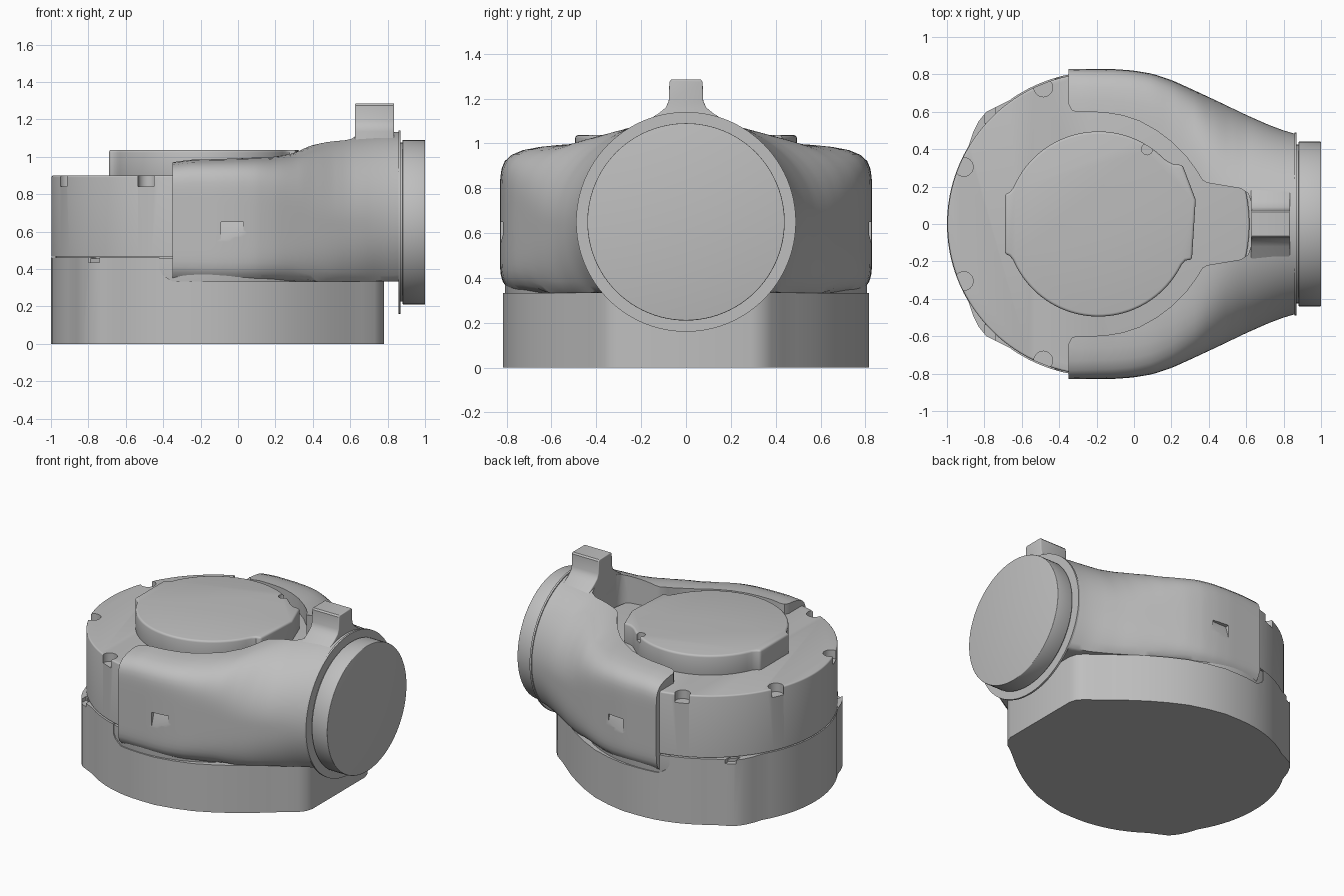
import bpy, bmesh, math

if "Cube" in bpy.data.objects:
    bpy.data.objects.remove(bpy.data.objects["Cube"])

CX = -0.19          # centre of the round housing
grey = bpy.data.materials.new("light_grey")
grey.diffuse_color = (0.52, 0.52, 0.52, 1)
grey.use_nodes = True
grey.node_tree.nodes["Principled BSDF"].inputs["Base Color"].default_value = grey.diffuse_color


def make(name, loops):
    """Closed solid lofted through a list of equal-length point loops."""
    bm = bmesh.new()
    rings = [[bm.verts.new(p) for p in loop] for loop in loops]
    n = len(rings[0])
    for a, b in zip(rings, rings[1:]):
        for i in range(n):
            bm.faces.new((a[i], a[(i + 1) % n], b[(i + 1) % n], b[i]))
    bm.faces.new(rings[0][::-1])
    bm.faces.new(rings[-1])
    bmesh.ops.recalc_face_normals(bm, faces=bm.faces)
    me = bpy.data.meshes.new(name)
    bm.to_mesh(me)
    bm.free()
    ob = bpy.data.objects.new(name, me)
    bpy.context.collection.objects.link(ob)
    me.materials.append(grey)
    return ob


def prism(name, outline, z0, z1):
    return make(name, [[(x, y, z) for x, y in outline] for z in (z0, z1)])


def disc(x, y, r, n=96):
    return [(x + r * math.cos(2 * math.pi * i / n), y + r * math.sin(2 * math.pi * i / n)) for i in range(n)]


def arc(r, a0, a1, n, cx=CX):
    return [(cx + r * math.cos(math.radians(a0 + (a1 - a0) * i / n)),
             r * math.sin(math.radians(a0 + (a1 - a0) * i / n))) for i in range(n + 1)]


def mirrored(half):
    """Close a half outline by mirroring its second coordinate."""
    return half + [(x, -y) for x, y in reversed(half)]


def box(name, x0, x1, y0, y1, z0, z1):
    return prism(name, [(x0, y0), (x1, y0), (x1, y1), (x0, y1)], z0, z1)


def lerp(keys, x):
    for (x0, v0), (x1, v1) in zip(keys, keys[1:]):
        if x <= x1:
            return v0 + (v1 - v0) * max(0, (x - x0) / (x1 - x0))
    return keys[-1][1]


def finish(ob, bevel=0, cutters=(), angle=35):
    """Bevel, cut, apply and shade."""
    bpy.ops.object.select_all(action='DESELECT')
    bpy.context.view_layer.objects.active = ob
    ob.select_set(True)
    if bevel:
        m = ob.modifiers.new("bevel", 'BEVEL')
        m.width, m.segments = bevel, 3
        m.limit_method, m.angle_limit = 'ANGLE', math.radians(50)
        bpy.ops.object.modifier_apply(modifier=m.name)
    for c in cutters:
        m = ob.modifiers.new("cut", 'BOOLEAN')
        m.operation, m.object, m.solver = 'DIFFERENCE', c, 'EXACT'
        bpy.ops.object.modifier_apply(modifier=m.name)
        bpy.data.objects.remove(c)
    bpy.ops.object.shade_smooth_by_angle(angle=math.radians(angle))


# Base: round tray with two corner lugs and a blunt nose, stepped down on the right
base_half = [(0.78, 0.29), (0.765, 0.34), (0.73, 0.38), (0.66, 0.43), (0.58, 0.495), (0.5, 0.56),
             (0.4, 0.63), (0.3, 0.69), (0.18, 0.75), (0.05, 0.79), (-0.08, 0.815)]
base_half += arc(0.815, 90, 126, 8)
base_half += [(-0.73, 0.63), (-0.79, 0.6), (-0.83, 0.55), (-0.86, 0.49)]
base_half += arc(0.81, 149, 177, 7)
base = prism("base", mirrored(base_half), 0, 0.462)
step_profile = [(-0.42, 0.6), (-0.42, 0.40), (-0.405, 0.37), (-0.35, 0.333), (1, 0.333), (1, 0.6)]
step = make("step_cutter", [[(x, y, z) for x, z in step_profile] for y in (-1.2, 1.2)])
notches = [box("notch_cutter", -0.80, -0.74, y, y + 0.2, 0.435, 0.6) for y in (0.54, -0.74)]
finish(base, 0, [step] + notches, 45)

# Drum: round housing with slots around its rim and a seam above the base
drum = prism("drum", disc(CX, 0, 0.807, 128), 0.30, 0.9)
slots = [prism("slot_cutter", disc(x, s * y, 0.05, 24), 0.84, 1)
         for x, y in ((-0.485, 0.73), (-0.91, 0.305)) for s in (1, -1)]
groove = prism("groove_cutter", disc(CX, 0, 0.9, 128), 0.455, 0.468)
groove_core = prism("groove_core", disc(CX, 0, 0.785, 128), 0.4, 0.5)
finish(groove, 0, [groove_core])
finish(drum, 0.01, slots + [groove])

# Cap: raised lid with a square tab on the left and a nose on the right
cap_outline = [(0.33, 0.13), (0.26, 0.315), (0.21, 0.32), (0.18, 0.335)]
cap_outline += arc(0.495, 45, 157, 28)
cap_outline += [(-0.665, 0.17), (-0.69, 0.16), (-0.69, -0.16), (-0.665, -0.17)]
cap_outline += arc(0.495, 203, 334, 32)
cap_outline += [(0.275, -0.195), (0.31, -0.19)]
cap = prism("cap", cap_outline, 0.88, 1.037)
finish(cap, 0.014, [prism("screw_cutter", disc(0.07, 0.4, 0.03, 16), 0.99, 1.1)])

# Collar: two arms that blend from a boxy section into a round duct
width = [(-0.35, 0.83), (-0.1, 0.828), (0, 0.82), (0.1, 0.803), (0.2, 0.77), (0.3, 0.725),
         (0.45, 0.655), (0.6, 0.583), (0.72, 0.53), (0.8, 0.5), (0.86, 0.483)]
height = [(-0.35, 0.325), (-0.25, 0.338), (0, 0.345), (0.2, 0.355), (0.3, 0.375), (0.4, 0.42),
          (0.5, 0.45), (0.62, 0.47), (0.75, 0.48), (0.86, 0.483)]
upper_power = [(-0.35, 8), (0, 7), (0.1, 6.2), (0.2, 5), (0.3, 3.8), (0.4, 2.7), (0.5, 2.15),
               (0.6, 1.95), (0.75, 1.97), (0.86, 2)]
lower_power = [(-0.35, 9), (0, 8), (0.2, 6), (0.4, 4), (0.6, 2.8), (0.75, 2.2), (0.86, 2)]


def section(x):
    w, h = lerp(width, x), lerp(height, x)
    floor = lerp([(-0.35, 0.345), (0.1, 0.345), (0.25, 0.333), (0.86, 0.333)], x)
    pts = []
    for i in range(96):
        a = 2 * math.pi * (i + 0.5) / 96
        c, s = math.cos(a), math.sin(a)
        n = lerp(upper_power if s > 0 else lower_power, x)
        r = (abs(c) ** n + abs(s) ** n) ** (-1 / n)
        v = h if s > 0 else max(h, 0.335)
        pts.append((x, w * r * c, max(floor, 0.65 + v * r * s)))
    return pts


collar = make("collar", [section(-0.35 + 1.21 * i / 36) for i in range(37)])
inner_half = [(0.625, 0.0001), (0.625, 0.12), (0.61, 0.165), (0.57, 0.19), (0.39, 0.22), (0.365, 0.235),
              (0.335, 0.285), (0.28, 0.36), (0.2, 0.44), (0.12, 0.5), (0.03, 0.55), (-0.06, 0.58),
              (-0.15, 0.595), (-0.24, 0.6), (-0.31, 0.6), (-0.335, 0.61), (-0.35, 0.64), (-0.36, 0.7), (-0.5, 0.7)]
opening = prism("opening_cutter", mirrored(inner_half), 0.885, 1.5)
wedges = []
for s in (1, -1):
    wedge_profile = [(s * 0.95, 0.53), (s * 0.83, 0.545), (s * 0.80, 0.65), (s * 0.95, 0.65)]
    wedges.append(make("wedge_cutter", [[(x, y, z) for y, z in wedge_profile] for x in (-0.09, 0.03)]))
finish(collar, 0, [opening] + wedges, 40)

# Latch block on top of the duct with flared foot
latch_half = [(1.285, 0.065), (1.275, 0.074), (1.19, 0.077), (1.16, 0.09), (1.135, 0.12), (1.09, 0.19), (1.0, 0.2)]
latch = make("latch", [[(x, y, z) for z, y in mirrored(latch_half)] for x in (0.625, 0.835)])
finish(latch, 0.006)


# Duct outlet: thin flange, neck and round plug
def round_x(name, x0, x1, r, bevel=0):
    ob = make(name, [[(x, y, z + 0.65) for y, z in disc(0, 0, r)] for x in (x0, x1)])
    finish(ob, bevel)


round_x("flange", 0.857, 0.87, 0.49)
round_x("neck", 0.862, 0.89, 0.425)
round_x("plug", 0.88, 1.0, 0.44, 0.004)
